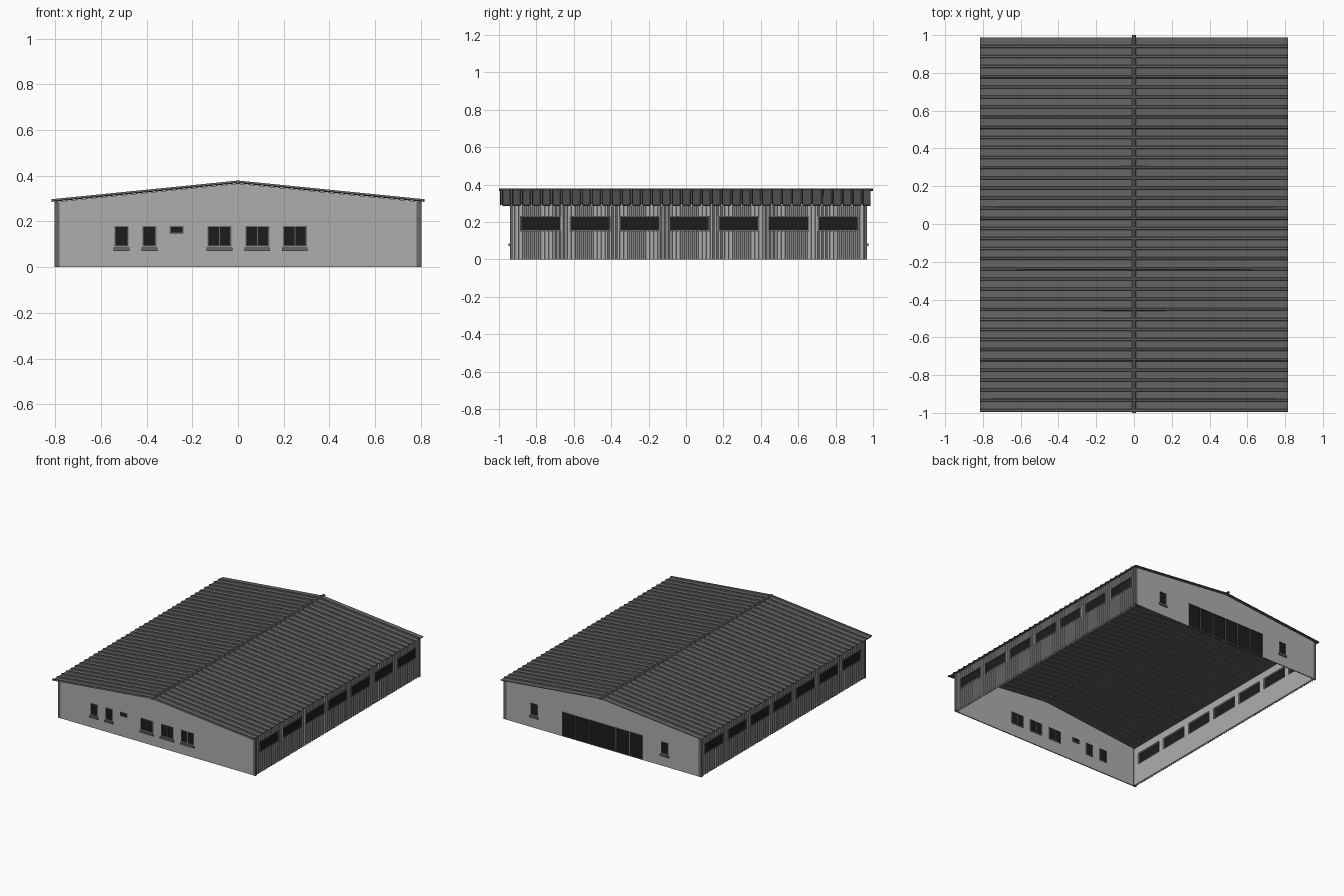
import bpy, bmesh
from mathutils import Vector

if "Cube" in bpy.data.objects:
    bpy.data.objects.remove(bpy.data.objects["Cube"])


def material(name, v):
    m = bpy.data.materials.new(name)
    m.diffuse_color = (v, v, v, 1)
    m.use_nodes = True
    m.node_tree.nodes["Principled BSDF"].inputs["Base Color"].default_value = m.diffuse_color
    return m


ROOF = material("roof_grey", 0.13)
TRIM = material("trim_grey", 0.14)
GLASS = material("dark_glass", 0.012)
WALL = material("wall_grey", 0.42)

Y0, Y1 = -0.937, 0.963          # gable wall faces
XS = 0.79                       # side wall base plane
RIDGE, SLOPE = 0.370, 0.10

# Each wall works in (along, outward, up) coordinates
front = lambda u, d, z: (u, Y0 - d, z)
back = lambda u, d, z: (u, Y1 + d, z)
right = lambda u, d, z: (XS + d, u, z)
left = lambda u, d, z: (-XS - d, u, z)


def finish(name, bm, mat, place=None, thick=0):
    if place:
        for v in bm.verts:
            v.co = Vector(place(*v.co))
    bmesh.ops.recalc_face_normals(bm, faces=bm.faces)
    me = bpy.data.meshes.new(name)
    bm.to_mesh(me)
    bm.free()
    ob = bpy.data.objects.new(name, me)
    bpy.context.collection.objects.link(ob)
    me.materials.append(mat)
    if thick:
        s = ob.modifiers.new("thickness", 'SOLIDIFY')
        s.thickness, s.offset = thick, 0
    return ob


def cut_openings(bm, holes):
    def cut(co, no):
        geom = bm.verts[:] + bm.edges[:] + bm.faces[:]
        bmesh.ops.bisect_plane(bm, geom=geom, plane_co=co, plane_no=no, dist=1e-5)
    for u in sorted({h for o in holes for h in o[:2]}):
        cut((u, 0, 0), (1, 0, 0))
    for z in sorted({h for o in holes for h in o[2:4]}):
        cut((0, 0, z), (0, 0, 1))
    gone = []
    for f in bm.faces:
        c = f.calc_center_median()
        if any(a < c.x < b and lo < c.z < hi for a, b, lo, hi in holes):
            gone.append(f)
    bmesh.ops.delete(bm, geom=gone, context='FACES')


def boxes(name, place, items, mat):
    bm = bmesh.new()
    for u0, u1, d0, d1, z0, z1 in items:
        vs = bmesh.ops.create_cube(bm, size=1)['verts']
        for v in vs:
            v.co = Vector((u0 + (v.co.x + .5) * (u1 - u0),
                           d0 + (v.co.y + .5) * (d1 - d0),
                           z0 + (v.co.z + .5) * (z1 - z0)))
    return finish(name, bm, mat, place)


def window(name, place, hole, panes=1, sill=True, d=0.0, f=0.005):
    u0, u1, z0, z1 = hole
    bars = [(u0, u1, d - .008, d + .004, z0, z0 + f), (u0, u1, d - .008, d + .004, z1 - f, z1)]
    for i in range(panes + 1):
        u = u0 + (u1 - u0 - f) * i / panes
        bars.append((u, u + f, d - .008, d + .004, z0 + f, z1 - f))
    if sill:
        bars.append((u0 - .004, u1 + .004, d - .004, d + .012, z0 - .018, z0 - .004))
    boxes(name + "_frame", place, bars, TRIM)
    boxes(name + "_glass", place, [(u0 + f / 2, u1 - f / 2, d - .005, d - .001, z0 + f / 2, z1 - f / 2)], GLASS)


def gable(name, place, holes):
    bm = bmesh.new()
    zs = RIDGE - SLOPE * XS - .004
    pts = [(-XS, 0), (XS, 0), (XS, zs), (0, RIDGE - .004), (-XS, zs)]
    bm.faces.new([bm.verts.new((u, 0, z)) for u, z in pts])
    cut_openings(bm, holes)
    finish(name, bm, WALL, place, .008)


def sheet(profile, z0, z1):
    bm = bmesh.new()
    rows = [(bm.verts.new((u, d, z0)), bm.verts.new((u, d, z1))) for u, d in profile]
    for a, b in zip(rows, rows[1:]):
        bm.faces.new((a[0], b[0], b[1], a[1]))
    return bm


# Front gable with windows
singles = [(-.54, -.479, .09, .18), (-.418, -.357, .09, .18)]
vent = (-.299, -.238, .146, .18)
doubles = [(-.133, -.029, .09, .18), (.033, .137, .09, .18), (.197, .301, .09, .18)]
gable("front_wall", front, singles + [vent] + doubles)
for i, h in enumerate(singles):
    window(f"front_window_{i}", front, h)
window("front_vent_window", front, vent, sill=False)
for i, h in enumerate(doubles):
    window(f"front_double_window_{i}", front, h, panes=2)

# Back gable with wide folding door and two windows
door = (-.33, .33, 0, .183)
back_windows = [(.525, .586, .09, .18), (-.534, -.473, .09, .18)]
gable("back_wall", back, [door] + back_windows)
window("back_door", back, door, panes=6, sill=False)
for i, h in enumerate(back_windows):
    window(f"back_window_{i}", back, h)

# Ribbed side walls with flat liners and ribbon windows
side_holes = [(.018 + .265 * i - .11, .018 + .265 * i + .11, .15, .233) for i in range(-3, 4)]
n = 88
pitch = (Y1 - Y0) / n
ribs = []
for i in range(n):
    y = Y0 + i * pitch
    ribs += [(y, 0), (y + pitch * .4, 0), (y + pitch * .5, .007), (y + pitch * .9, .007)]
ribs.append((Y1, 0))
for side, place in (("right", right), ("left", left)):
    for part, prof in (("cladding", ribs), ("liner", [(Y0, -.008), (Y1, -.008)])):
        bm = sheet(prof, 0, .287)
        cut_openings(bm, side_holes)
        finish(f"{side}_wall_{part}", bm, WALL, place, .002)
    for i, h in enumerate(side_holes):
        window(f"{side}_window_{i}", place, h, sill=False, d=.005, f=.007)
    # Corner trims
    boxes(f"{side}_corner_trims", place,
          [(Y0 - .005, Y0 + .012, -.01, .012, 0, .286), (Y1 - .012, Y1 + .005, -.01, .012, 0, .286)], TRIM)

# Ribbed roof sheet folded over the ridge
R0, R1, count = -.993, .987, 37
p = (R1 - R0) / count
prof = []
for i in range(count):
    y = R0 + i * p
    prof += [(y, 0), (y + .003, .007), (y + .010, .007), (y + .013, 0)]
prof += [(R1, 0)]
bm = bmesh.new()
rows = [[bm.verts.new((x, y, RIDGE - SLOPE * abs(x) + h)) for x in (-.815, 0, .815)] for y, h in prof]
for a, b in zip(rows, rows[1:]):
    for k in (0, 1):
        bm.faces.new((a[k], a[k + 1], b[k + 1], b[k]))
finish("roof_sheet", bm, ROOF, None, .005)

# Ridge cap
bm = bmesh.new()
cap = [(-.010, .370), (-.007, .377), (0, .380), (.007, .377), (.010, .370), (0, .366)]
ends = [[bm.verts.new((x, y, z)) for x, z in cap] for y in (-1, 1)]
for e in ends:
    bm.faces.new(e)
for k in range(len(cap)):
    j = (k + 1) % len(cap)
    bm.faces.new((ends[0][k], ends[0][j], ends[1][j], ends[1][k]))
finish("ridge_cap", bm, TRIM)
